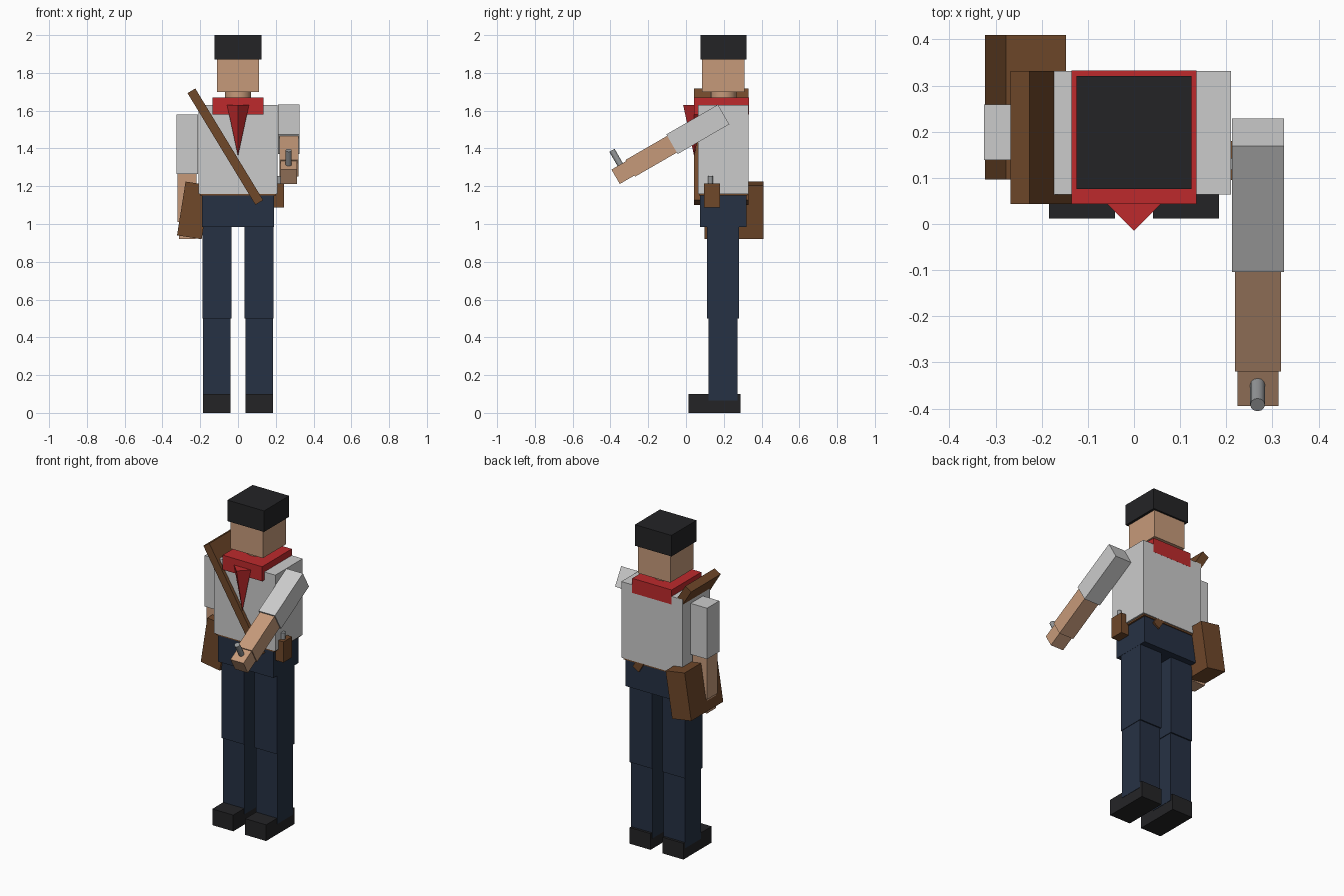
import bpy
import math
from mathutils import Matrix, Vector

if "Cube" in bpy.data.objects:
    bpy.data.objects.remove(bpy.data.objects["Cube"])


def material(name, r, g, b):
    lin = [((c / 255 + 0.055) / 1.055) ** 2.4 for c in (r, g, b)]
    m = bpy.data.materials.new(name)
    m.diffuse_color = (*lin, 1)
    m.use_nodes = True
    m.node_tree.nodes["Principled BSDF"].inputs["Base Color"].default_value = m.diffuse_color
    return m


BLACK = material("black_cloth", 36, 36, 38)
SKIN = material("skin", 198, 154, 122)
SHIRT = material("shirt", 212, 214, 216)
RED = material("red_cloth", 190, 42, 44)
NAVY = material("navy_cloth", 38, 49, 68)
BROWN = material("leather", 112, 72, 42)
METAL = material("metal", 150, 152, 154)


def finish(obj, name, mat):
    obj.name = obj.data.name = name
    obj.data.materials.append(mat)
    return obj


def box(name, mat, x, y, z, tilt=0.0):
    """Box from (min, max) ranges, optionally tilted about y through its centre."""
    bpy.ops.mesh.primitive_cube_add(size=1)
    obj = bpy.context.object
    size = [r[1] - r[0] for r in (x, y, z)]
    obj.data.transform(Matrix.Diagonal((*size, 1)))
    obj.location = [(r[0] + r[1]) / 2 for r in (x, y, z)]
    obj.rotation_euler.y = math.radians(tilt)
    return finish(obj, name, mat)


def cylinder(name, mat, centre, radius, length, sides=16):
    bpy.ops.mesh.primitive_cylinder_add(vertices=sides, radius=radius,
                                        depth=length, location=centre)
    bpy.ops.object.shade_smooth_by_angle(angle=math.radians(40))
    return finish(bpy.context.object, name, mat)


# Head, cap and neck
box("cap", BLACK, (-0.125, 0.125), (0.076, 0.321), (1.87, 2.0))
box("head", SKIN, (-0.11, 0.11), (0.086, 0.31), (1.70, 1.88))
cylinder("neck", SKIN, (0, 0.198, 1.66), 0.07, 0.12)

# Torso and hips
box("torso", SHIRT, (-0.21, 0.21), (0.064, 0.332), (1.16, 1.63))
box("belt", BROWN, (-0.2, 0.2), (0.07, 0.326), (1.15, 1.17))
box("hips", NAVY, (-0.19, 0.19), (0.075, 0.32), (0.985, 1.158))

# Neckerchief: collar and hanging four-sided point
box("neckerchief_collar", RED, (-0.135, 0.135), (0.043, 0.3325), (1.58, 1.67))
bpy.ops.mesh.primitive_cone_add(vertices=4, radius1=0.058, radius2=0, depth=0.27,
                                location=(0, 0.043, 1.495),
                                rotation=(math.pi, 0, 0))
finish(bpy.context.object, "neckerchief_point", RED)

# Legs and shoes
for side, s in (("left", -1), ("right", 1)):
    def span(a, b):
        return tuple(sorted((s * a, s * b)))
    box(side + "_thigh", NAVY, span(0.035, 0.189), (0.11, 0.281), (0.5, 0.99))
    box(side + "_shin", NAVY, span(0.039, 0.186), (0.119, 0.273), (0.065, 0.505))
    box(side + "_shoe", BLACK, span(0.041, 0.184), (0.012, 0.288), (0, 0.1))


# Arms: built hanging from the shoulder, then swung forward
def arm(side, s, swing):
    parts = (("upper_arm", SHIRT, 0.112, 0.12, 0, 0.315),
             ("forearm", SKIN, 0.10, 0.102, 0.31, 0.57),
             ("hand", SKIN, 0.089, 0.088, 0.565, 0.66))
    shoulder = (s * 0.269, 0.199, 1.58)
    for name, mat, w, d, start, end in parts:
        obj = box(side + "_" + name, mat, (-w / 2, w / 2), (-d / 2, d / 2), (-end, -start))
        obj.data.transform(Matrix.Translation(obj.location))
        obj.location = shoulder
        obj.rotation_euler.x = math.radians(swing)


arm("left", -1, 0)
arm("right", 1, -60)

# Metal rod held upright in the right hand
rod_top = Vector((0.268, -0.392, 1.39))
axis = Vector((0, -0.5, 0.866))
rod = cylinder("hand_rod", METAL, rod_top - axis * 0.055, 0.016, 0.11, 12)
rod.rotation_euler.x = math.radians(30)

# Satchel with cross-body strap
box("satchel", BROWN, (-0.301, -0.169), (0.097, 0.41), (0.928, 1.216), 9)
box("satchel_strap", BROWN, (-0.091, -0.043), (0.043, 0.3315), (1.0635, 1.7555), -31.3)

# Belt pouch with small device
box("belt_pouch", BROWN, (0.185, 0.244), (0.095, 0.18), (1.087, 1.215))
cylinder("pouch_rod", METAL, (0.217, 0.13, 1.215), 0.014, 0.08, 12)
